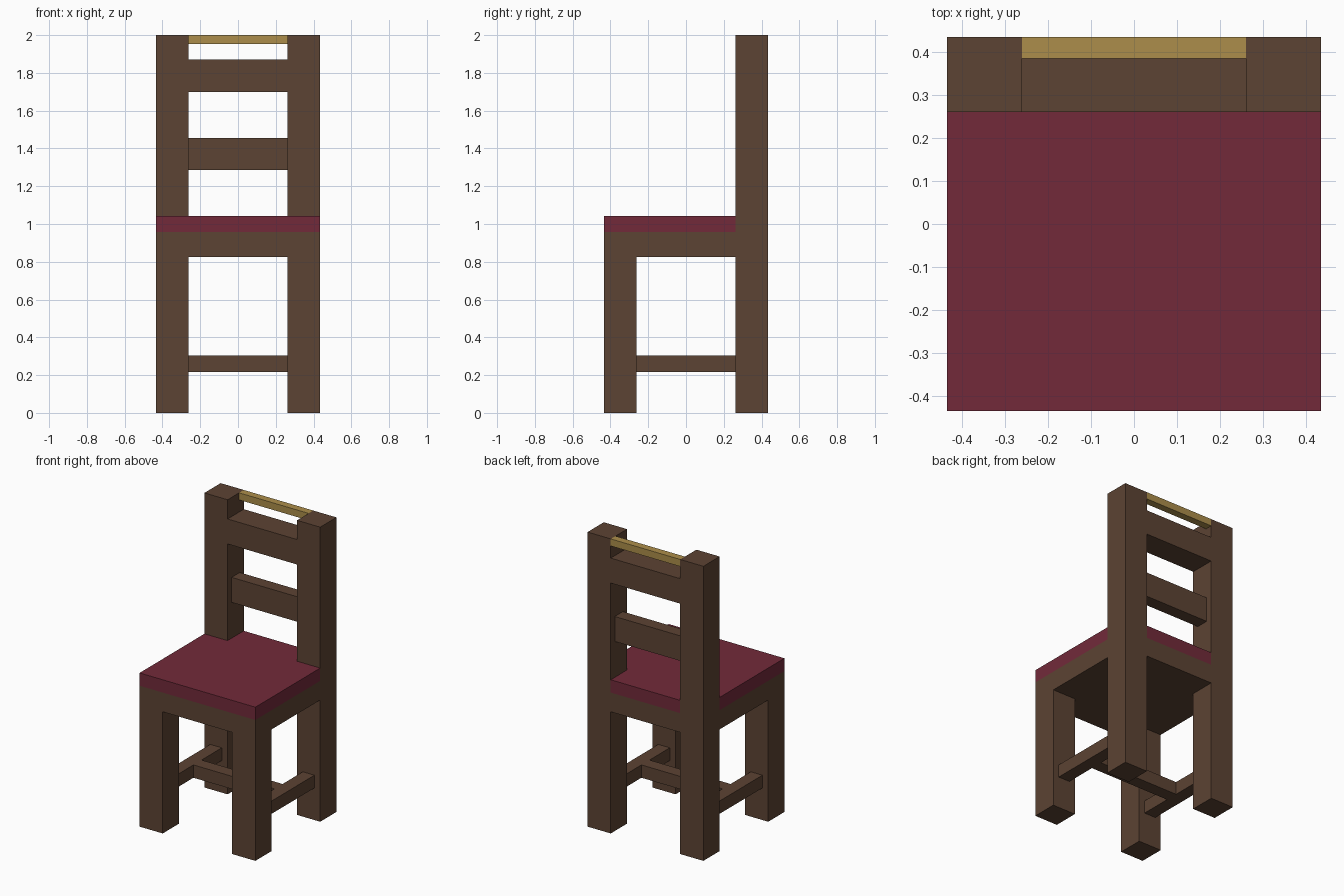
import bpy, bmesh

if "Cube" in bpy.data.objects:
    bpy.data.objects.remove(bpy.data.objects["Cube"])

U = 2 / 23            # the chair is laid out on a 23-step module
H = 5                 # half width and half depth, in steps
L = 3                 # inner edge of legs, in steps


def material(name, rgb):
    m = bpy.data.materials.new(name)
    m.diffuse_color = (*rgb, 1)
    m.use_nodes = True
    m.node_tree.nodes["Principled BSDF"].inputs["Base Color"].default_value = m.diffuse_color
    return m


wood = material("dark_wood", (0.107, 0.056, 0.033))
red = material("red_cushion", (0.168, 0.023, 0.042))
gold = material("gold", (0.413, 0.270, 0.069))


def prism(name, outline, z0, z1, mat):
    """Extrude an XY outline between two heights (all in steps)."""
    bm = bmesh.new()
    face = bm.faces.new([bm.verts.new((x * U, y * U, z0 * U)) for x, y in outline])
    ext = bmesh.ops.extrude_face_region(bm, geom=[face])
    top = [v for v in ext["geom"] if isinstance(v, bmesh.types.BMVert)]
    bmesh.ops.translate(bm, verts=top, vec=(0, 0, (z1 - z0) * U))
    bmesh.ops.recalc_face_normals(bm, faces=bm.faces)
    me = bpy.data.meshes.new(name)
    bm.to_mesh(me)
    bm.free()
    me.materials.append(mat)
    ob = bpy.data.objects.new(name, me)
    bpy.context.collection.objects.link(ob)
    return ob


def box(name, x, y, z, mat):
    outline = [(x[0], y[0]), (x[1], y[0]), (x[1], y[1]), (x[0], y[1])]
    return prism(name, outline, *z, mat)


# Legs, back posts and side stretchers on both sides
for side, s in (("left", -1), ("right", 1)):
    leg_x = sorted((s * L, s * H))
    bar_x = sorted((s * 3.5, s * 4.5))
    box(f"front_leg_{side}", leg_x, (-H, -L), (0, 9.5), wood)
    box(f"back_post_{side}", leg_x, (L, H), (0, 23), wood)
    box(f"side_stretcher_{side}", bar_x, (-L, L), (2.5, 3.5), wood)

# Cross stretcher joining the two side stretchers
box("cross_stretcher", (-3.5, 3.5), (-0.5, 0.5), (2.5, 3.5), wood)

# Seat frame and cushion, notched around the back posts
seat = [(-H, -H), (H, -H), (H, L), (L, L), (L, H), (-L, H), (-L, L), (-H, L)]
prism("seat_frame", seat, 9.5, 11, wood)
prism("seat_cushion", seat, 11, 12, red)

# Backrest: recessed middle slat, full-depth upper rail, gold top bar
box("middle_slat", (-L, L), (3.5, 4.5), (14.8, 16.75), wood)
box("upper_rail", (-L, L), (L, H), (19.55, 21.5), wood)
box("gold_top_bar", (-L, L), (4.42, H), (22.45, 23), gold)
